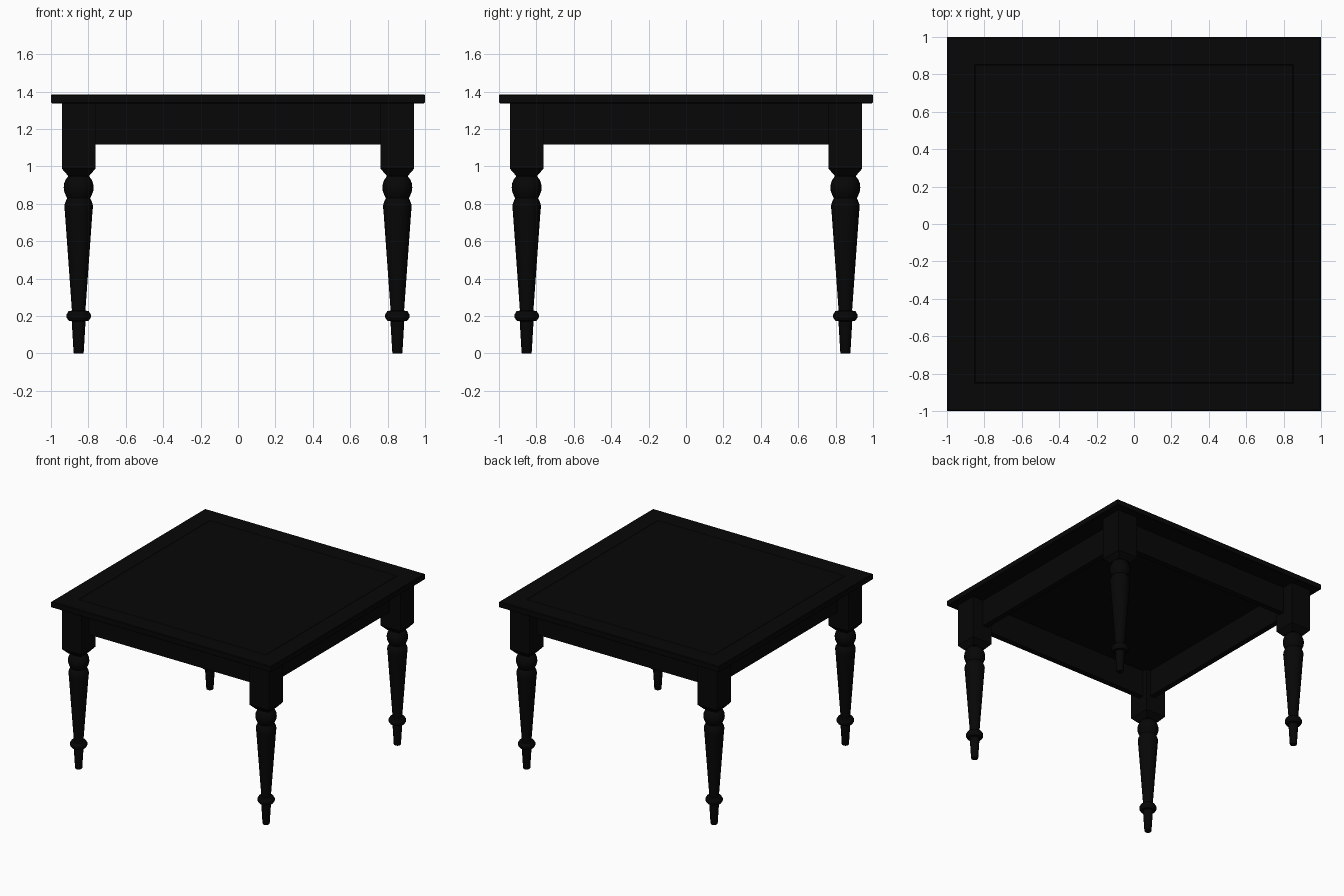
import bpy, bmesh, math
from mathutils import Matrix

cube = bpy.data.objects.get("Cube")
if cube:
    bpy.data.objects.remove(cube)

paint = bpy.data.materials.new("black_paint")
paint.use_nodes = True
colour = (0.002, 0.002, 0.002, 1)
paint.diffuse_color = colour
paint.node_tree.nodes["Principled BSDF"].inputs["Base Color"].default_value = colour

TOP, UNDER, LEG = 1.385, 1.337, 0.852
APRON_OUT, APRON_IN, APRON_LOW = 0.845, 0.80, 1.118


def finish(name, bm, location=(0, 0, 0), smooth=False):
    bmesh.ops.recalc_face_normals(bm, faces=bm.faces)
    mesh = bpy.data.meshes.new(name)
    bm.to_mesh(mesh)
    bm.free()
    mesh.materials.append(paint)
    obj = bpy.data.objects.new(name, mesh)
    obj.location = location
    bpy.context.collection.objects.link(obj)
    if smooth:
        bpy.ops.object.select_all(action='DESELECT')
        obj.select_set(True)
        bpy.context.view_layer.objects.active = obj
        bpy.ops.object.shade_smooth_by_angle(angle=math.radians(35))
    return obj


def stack(profile, sides):
    """Closed solid from (half width, height) rings; four sides give a square."""
    bm = bmesh.new()
    turn = math.pi / 4 if sides == 4 else 0
    grow = math.sqrt(2) if sides == 4 else 1
    rings = []
    for r, z in profile:
        angles = [turn + math.tau * i / sides for i in range(sides)]
        rings.append([bm.verts.new((grow * r * math.cos(a), grow * r * math.sin(a), z))
                      for a in angles])
    for low, high in zip(rings, rings[1:]):
        for i in range(sides):
            j = (i + 1) % sides
            bm.faces.new((low[i], low[j], high[j], high[i]))
    bm.faces.new(rings[0])
    bm.faces.new(rings[-1])
    return bm


def box(size, centre):
    bm = bmesh.new()
    bmesh.ops.create_cube(bm, size=1)
    bmesh.ops.transform(bm, matrix=Matrix.Translation(centre) @ Matrix.Diagonal((*size, 1)),
                        verts=bm.verts)
    return bm


# Table top with softened edge and a hairline groove framing the centre panel
groove = 0.0015
finish("table_top", stack([
    (0.995, UNDER), (1, UNDER + 0.005), (1, TOP - 0.005), (0.995, TOP),
    (0.85 + groove, TOP), (0.85, TOP - groove), (0.85 - groove, TOP)], 4))

# Turned leg: tapered foot, ankle ring, long taper, neck and bulb
turning = [(0.025, 0), (0.027, 0.004), (0.037, 0.172), (0.054, 0.175), (0.065, 0.192),
           (0.065, 0.208), (0.054, 0.226), (0.036, 0.229), (0.074, 0.76),
           (0.077, 0.785), (0.073, 0.805), (0.061, 0.83), (0.07, 0.847), (0.078, 0.868),
           (0.08, 0.888), (0.077, 0.91), (0.069, 0.93), (0.057, 0.946), (0.057, 0.97)]
# Square post above the turning, chamfered in underneath
post = [(0.055, 0.948), (0.09, 0.988), (0.09, UNDER)]
for depth, sy in (("front", -1), ("back", 1)):
    for side, sx in (("right", -1), ("left", 1)):
        spot = (sx * LEG, sy * LEG, 0)
        finish(f"{depth}_{side}_leg_turning", stack(turning, 24), spot, smooth=True)
        finish(f"{depth}_{side}_leg_post", stack(post, 4), spot)

# Apron boards set between the posts
for i, name in enumerate(("right", "front", "left", "back")):
    bm = box((APRON_OUT - APRON_IN, 2 * (LEG - 0.085), UNDER - APRON_LOW),
             (-(APRON_OUT + APRON_IN) / 2, 0, (UNDER + APRON_LOW) / 2))
    bmesh.ops.rotate(bm, verts=bm.verts, matrix=Matrix.Rotation(i * math.pi / 2, 3, 'Z'))
    finish(f"{name}_apron", bm)
